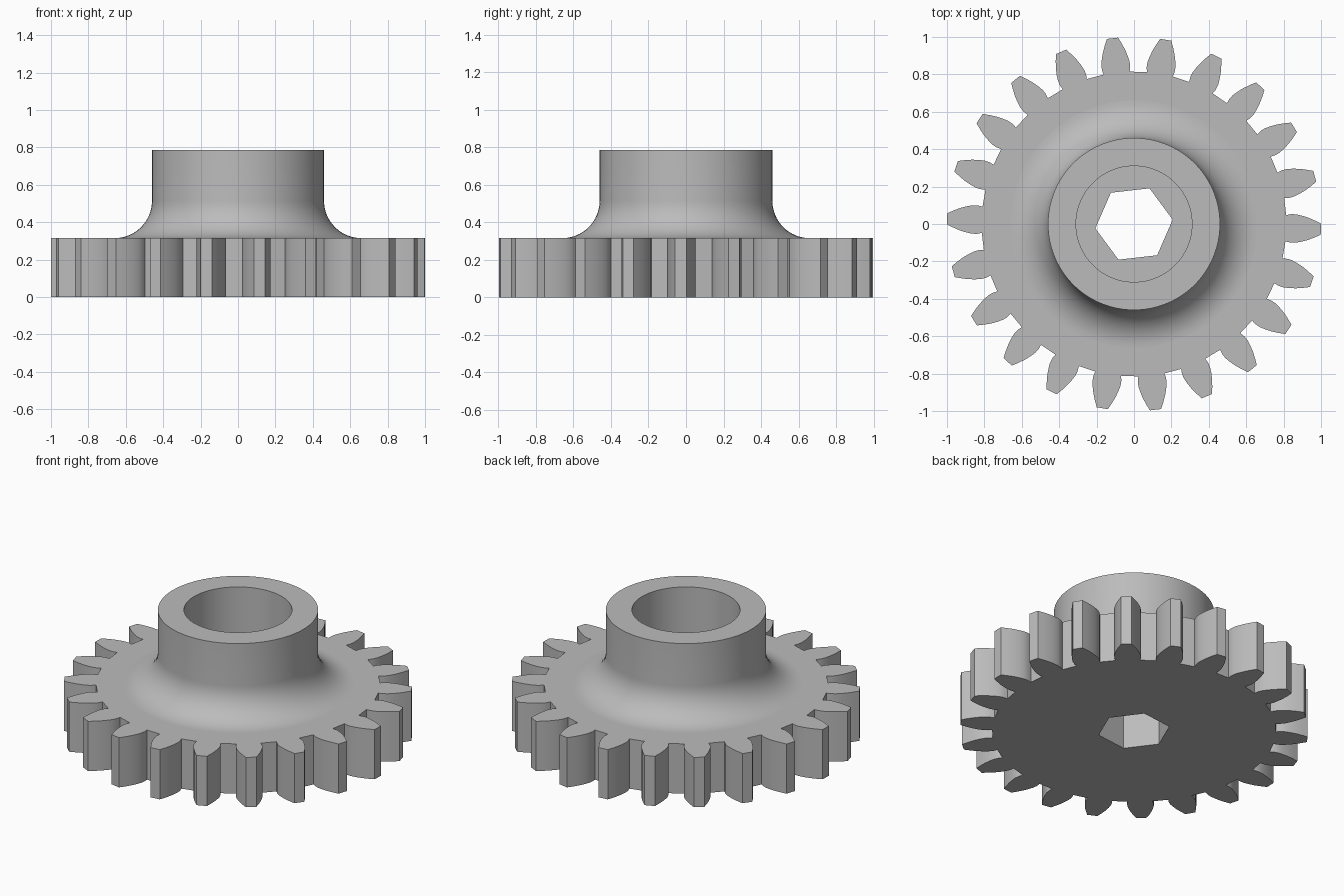
import bpy, bmesh, math
from mathutils import Matrix

if "Cube" in bpy.data.objects:
    bpy.data.objects.remove(bpy.data.objects["Cube"], do_unlink=True)

TEETH = 22
WHEEL_TOP, HUB_TOP = 0.315, 0.785
HUB_R, BORE_R, HEX_R, FILLET = 0.46, 0.31, 0.208, 0.2
TOOTH_START, HEX_START = math.radians(-1.6), math.radians(6.5)

grey = bpy.data.materials.new("plain grey")
grey.use_nodes = True
colour = (0.5, 0.5, 0.5, 1)
grey.diffuse_color = colour
grey.node_tree.nodes["Principled BSDF"].inputs["Base Color"].default_value = colour


def finish(bm, name):
    """Turn a bmesh into a smooth-by-angle grey object."""
    bmesh.ops.recalc_face_normals(bm, faces=bm.faces)
    mesh = bpy.data.meshes.new(name)
    bm.to_mesh(mesh)
    bm.free()
    mesh.materials.append(grey)
    obj = bpy.data.objects.new(name, mesh)
    bpy.context.collection.objects.link(obj)
    bpy.ops.object.select_all(action="DESELECT")
    obj.select_set(True)
    bpy.context.view_layer.objects.active = obj
    bpy.ops.object.shade_smooth_by_angle(angle=math.radians(30))
    return obj


def loop(bm, points, z):
    """Closed ring of vertices and edges at height z."""
    verts = [bm.verts.new((x, y, z)) for x, y in points]
    edges = [bm.edges.new((v, verts[i - 1])) for i, v in enumerate(verts)]
    return verts, edges


def bridge(bm, low, high):
    for i in range(len(low)):
        bm.faces.new((low[i - 1], low[i], high[i], high[i - 1]))


# Toothed wheel: one tooth flank, mirrored and repeated round the rim
flank = [(0.812, 0.07), (0.838, 0.076), (0.865, 0.076), (0.895, 0.07),
         (0.93, 0.06), (0.965, 0.046), (0.9995, 0.03)]
tooth = [(r, -w) for r, w in flank] + [(r, w) for r, w in reversed(flank)]
rim = []
for k in range(TEETH):
    a = TOOTH_START + math.tau * k / TEETH
    c, s = math.cos(a), math.sin(a)
    rim += [(x * c - y * s, x * s + y * c) for x, y in tooth]
hexagon = [(HEX_R * math.cos(HEX_START + math.tau * k / 6),
            HEX_R * math.sin(HEX_START + math.tau * k / 6)) for k in range(6)]

bm = bmesh.new()
rings = {}
for z in (0, WHEEL_TOP):
    rim_v, rim_e = loop(bm, rim, z)
    hex_v, hex_e = loop(bm, hexagon, z)
    bmesh.ops.triangle_fill(bm, edges=rim_e + hex_e, use_beauty=True)
    rings[z] = rim_v, hex_v
for low, high in zip(rings[0], rings[WHEEL_TOP]):
    bridge(bm, low, high)
finish(bm, "toothed_wheel")

# Hub: filleted collar with a round bore, turned about z
profile = []
for i in range(17):
    a = math.pi / 2 * i / 16
    profile.append((HUB_R + FILLET * (1 - math.sin(a)),
                    WHEEL_TOP + FILLET * (1 - math.cos(a))))
profile += [(HUB_R, HUB_TOP), (BORE_R, HUB_TOP), (BORE_R, WHEEL_TOP)]

bm = bmesh.new()
verts = [bm.verts.new((r, 0, z)) for r, z in profile]
edges = [bm.edges.new(pair) for pair in zip(verts, verts[1:])]
bmesh.ops.spin(bm, geom=verts + edges, cent=(0, 0, 0), axis=(0, 0, 1),
               angle=math.tau, steps=96, use_merge=True)
bmesh.ops.remove_doubles(bm, verts=bm.verts, dist=0.0001)
finish(bm, "hub")
